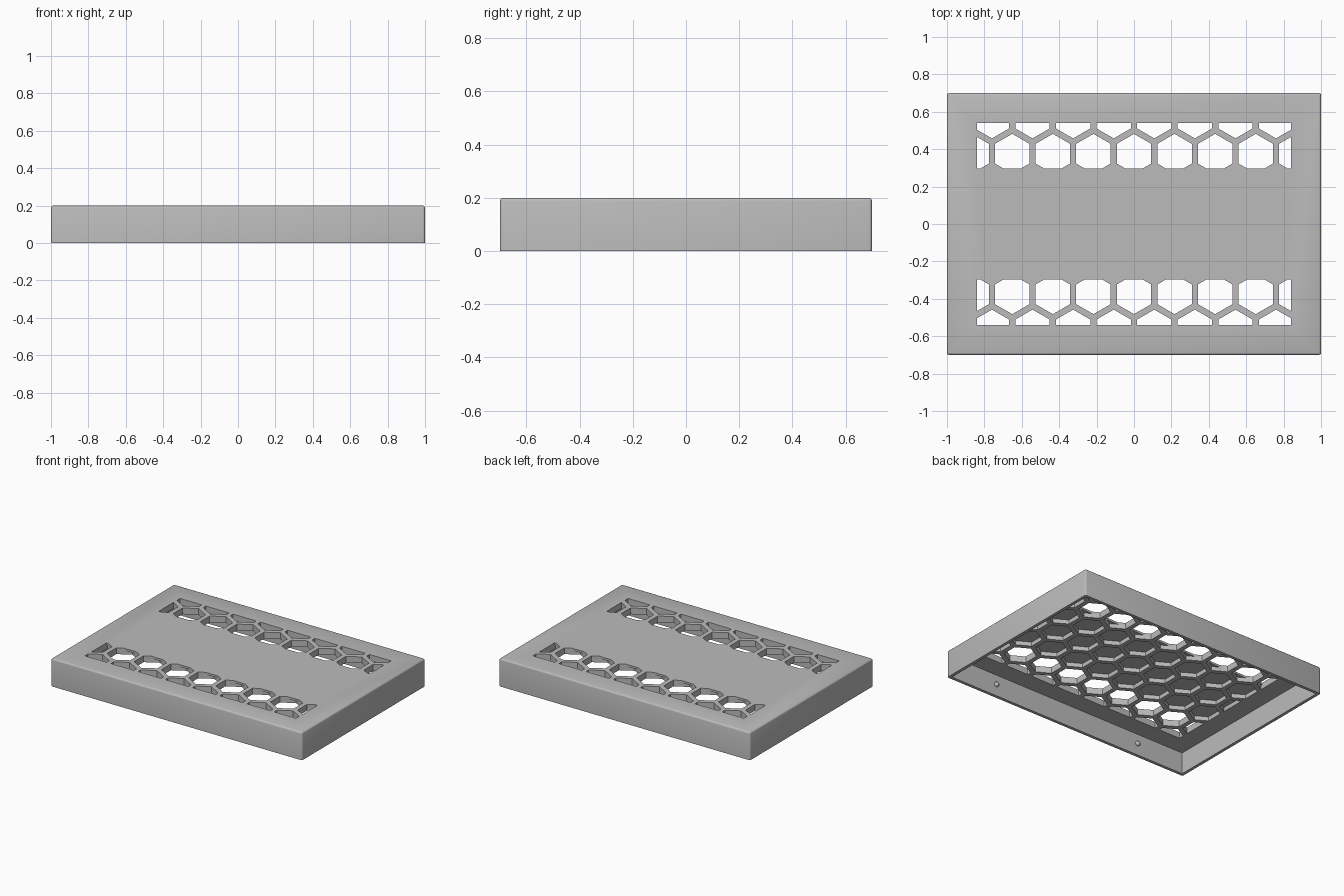
import bpy, bmesh, math

cube = bpy.data.objects.get("Cube")
if cube:
    bpy.data.objects.remove(cube, do_unlink=True)

HX, HY, H = 1.0, 0.7, 0.2          # half width, half depth, height
WALL, CEILING, CAP = 0.022, 0.155, 0.185
PITCH, HEX_R = 0.217, 0.106
GRID_X, GRID_Y, SLOT_Y = 0.84, 0.541, 0.298

grey = bpy.data.materials.new("plain grey")
grey.use_nodes = True
grey.diffuse_color = (0.5, 0.5, 0.5, 1)
grey.node_tree.nodes["Principled BSDF"].inputs["Base Color"].default_value = (0.5, 0.5, 0.5, 1)


def make_object(name, bm):
    bmesh.ops.recalc_face_normals(bm, faces=bm.faces)
    mesh = bpy.data.meshes.new(name)
    bm.to_mesh(mesh)
    bm.free()
    mesh.materials.append(grey)
    obj = bpy.data.objects.new(name, mesh)
    bpy.context.collection.objects.link(obj)
    return obj


def add_prism(bm, outline, z0, z1):
    low = [bm.verts.new((x, y, z0)) for x, y in outline]
    high = [bm.verts.new((x, y, z1)) for x, y in outline]
    bm.faces.new(low[::-1])
    bm.faces.new(high)
    n = len(outline)
    for i in range(n):
        j = (i + 1) % n
        bm.faces.new((low[i], low[j], high[j], high[i]))


def box(x0, x1, y0, y1):
    return [(x0, y0), (x1, y0), (x1, y1), (x0, y1)]


def clip(points, axis, limit, sign):
    """Keep the part of a convex outline where sign * coordinate <= sign * limit."""
    out = []
    for i, a in enumerate(points):
        b = points[(i + 1) % len(points)]
        da, db = sign * (a[axis] - limit), sign * (b[axis] - limit)
        if da <= 0:
            out.append(a)
        if da * db < 0:
            t = da / (da - db)
            out.append((a[0] + t * (b[0] - a[0]), a[1] + t * (b[1] - a[1])))
    return out


def hex_cells(y0, y1):
    """Honeycomb outlines trimmed to a rectangle."""
    for row in range(-3, 4):
        cy = row * PITCH * math.sqrt(3) / 2
        for col in range(-5, 6):
            cx = (col + 0.5 * (row % 2)) * PITCH
            pts = [(cx + HEX_R * math.sin(k * math.pi / 3),
                    cy + HEX_R * math.cos(k * math.pi / 3)) for k in range(6)]
            for axis, limit, sign in ((0, -GRID_X, -1), (0, GRID_X, 1), (1, y0, -1), (1, y1, 1)):
                pts = clip(pts, axis, limit, sign)
            if len(pts) > 2:
                xs, ys = zip(*pts)
                if max(xs) - min(xs) > 0.01 and max(ys) - min(ys) > 0.01:
                    yield pts


def cut(target, cutter):
    mod = target.modifiers.new(cutter.name, 'BOOLEAN')
    mod.operation, mod.solver, mod.object = 'DIFFERENCE', 'EXACT', cutter
    cutter.hide_render = True
    bpy.context.view_layer.objects.active = target
    bpy.ops.object.modifier_apply(modifier=mod.name)
    bpy.data.objects.remove(cutter, do_unlink=True)


# Lid body with softened upright and top edges
bm = bmesh.new()
add_prism(bm, box(-HX, HX, -HY, HY), 0, H)
edges = [e for e in bm.edges if max(v.co.z for v in e.verts) > 0]
bmesh.ops.bevel(bm, geom=edges, offset=0.012, segments=3, profile=0.5, affect='EDGES')
lid = make_object("lid_shell", bm)

# Open underside
bm = bmesh.new()
add_prism(bm, box(-HX + WALL, HX - WALL, -HY + WALL, HY - WALL), -0.1, CEILING)
cut(lid, make_object("cavity_cutter", bm))

# Honeycomb recesses in the ceiling
bm = bmesh.new()
for cell in hex_cells(-GRID_Y, GRID_Y):
    add_prism(bm, cell, CEILING - 0.05, CAP)
cut(lid, make_object("recess_cutter", bm))

# Two vent strips where the honeycomb goes right through
bm = bmesh.new()
for y0, y1 in ((SLOT_Y, GRID_Y), (-GRID_Y, -SLOT_Y)):
    for cell in hex_cells(y0, y1):
        add_prism(bm, cell, CEILING - 0.05, H + 0.1)
cut(lid, make_object("vent_cutter", bm))

# Small snap bumps on the long inner walls
for sx in (-1, 1):
    for sy in (-1, 1):
        bm = bmesh.new()
        bmesh.ops.create_uvsphere(bm, u_segments=16, v_segments=8, radius=0.018)
        bump = make_object("snap_bump", bm)
        bump.location = (sx * 0.6, sy * (HY - WALL), 0.085)

# Smooth rounded edges, keep flat faces crisp
bpy.ops.object.select_all(action='DESELECT')
for obj in bpy.data.objects:
    if obj.name.startswith(("lid_shell", "snap_bump")):
        obj.select_set(True)
bpy.context.view_layer.objects.active = lid
bpy.ops.object.shade_smooth_by_angle(angle=math.radians(35))
